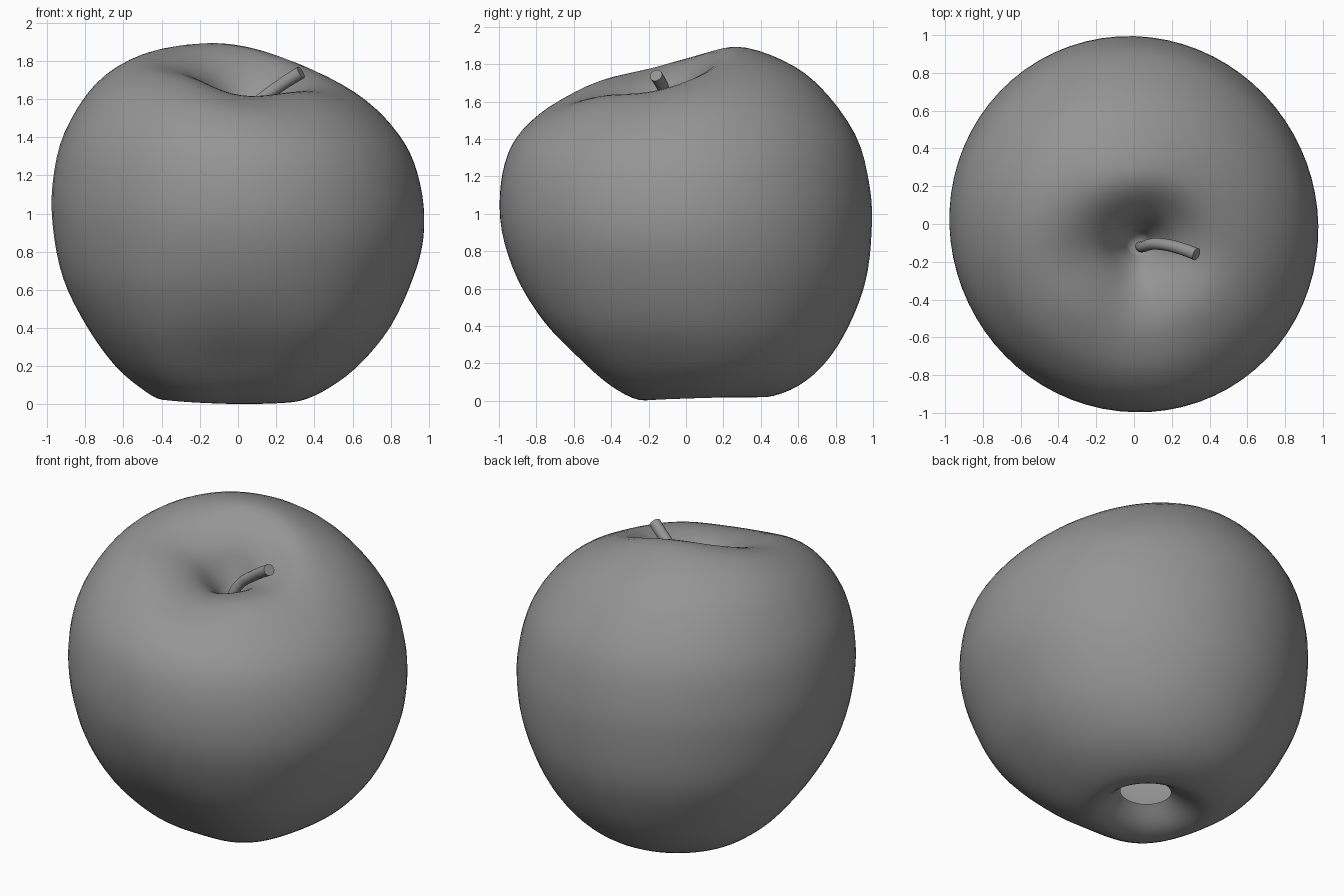
import bpy, math
from mathutils import Vector

if "Cube" in bpy.data.objects:
    bpy.data.objects.remove(bpy.data.objects["Cube"])

# Skin profiles from stem hollow to base hollow: (x,z) right, (y,z) back, (x,z) left, (y,z) front
ROWS = [
    (.08, 1.45, -.05, 1.45, -.03, 1.45, -.16, 1.45),
    (.14, 1.55, .00, 1.58, -.08, 1.57, -.23, 1.53),
    (.25, 1.64, .07, 1.74, -.17, 1.71, -.35, 1.60),
    (.42, 1.685, .24, 1.875, -.34, 1.80, -.50, 1.62),
    (.60, 1.63, .47, 1.83, -.54, 1.80, -.65, 1.59),
    (.77, 1.50, .70, 1.69, -.75, 1.67, -.80, 1.515),
    (.90, 1.32, .905, 1.42, -.91, 1.42, -.93, 1.37),
    (.965, 1.10, .983, 1.14, -.97, 1.17, -.99, 1.16),
    (.972, .88, .992, .90, -.97, .93, -.985, .91),
    (.92, .67, .96, .64, -.915, .66, -.90, .65),
    (.80, .41, .87, .40, -.79, .41, -.755, .42),
    (.64, .215, .75, .21, -.645, .21, -.565, .225),
    (.48, .09, .60, .08, -.51, .09, -.40, .08),
    (.33, .02, .43, .02, -.40, .025, -.25, .005),
    (.23, .03, .32, .05, -.29, .045, -.14, .03),
    (.13, .13, .21, .13, -.17, .13, -.05, .12),
]
SEGS, SUB = 72, 4


def catmull(rows, i, t):
    a, b, c, d = (rows[min(max(j, 0), len(rows) - 1)] for j in range(i - 1, i + 3))
    return [.5 * (2 * q + (r - p) * t + (2 * p - 5 * q + 4 * r - s) * t * t
                  + (3 * q - p - 3 * r + s) * t ** 3) for p, q, r, s in zip(a, b, c, d)]


def blend(v, a):
    # smooth periodic blend of four values at right, back, left, front
    return (sum(v) / 4 + (v[0] - v[2]) / 2 * math.cos(a) + (v[1] - v[3]) / 2 * math.sin(a)
            + (v[0] - v[1] + v[2] - v[3]) / 4 * math.cos(2 * a))


grey = bpy.data.materials.new("dark_grey")
grey.diffuse_color = (.3, .3, .3, 1)
grey.use_nodes = True
grey.node_tree.nodes["Principled BSDF"].inputs["Base Color"].default_value = grey.diffuse_color


def make_object(name, verts, faces):
    mesh = bpy.data.meshes.new(name)
    mesh.from_pydata(verts, [], faces)
    mesh.materials.append(grey)
    obj = bpy.data.objects.new(name, mesh)
    bpy.context.collection.objects.link(obj)
    bpy.context.view_layer.objects.active = obj
    obj.select_set(True)
    bpy.ops.object.shade_smooth_by_angle(angle=math.radians(50))
    obj.select_set(False)
    return obj


def bridge(r, n):
    return [(r * n + i, (r + 1) * n + i, (r + 1) * n + (i + 1) % n, r * n + (i + 1) % n)
            for i in range(n)]


def hump(x, centre, width):
    return math.exp(-((x - centre) / width) ** 2)


# Apple skin, open at the bottom of the base hollow
levels = [catmull(ROWS, i, s / SUB) for i in range(len(ROWS) - 1) for s in range(SUB)] + [ROWS[-1]]
verts = []
for k, row in enumerate(levels):
    f = k / (len(levels) - 1)
    cx, cy = .03 - .05 * f, -.10 + .18 * f
    radii = (row[0] - cx, row[2] - cy, cx - row[4], cy - row[6])
    for i in range(SEGS):
        a = math.tau * i / SEGS
        # fuller front corners near the base, raised front shoulders, slight skew
        corner = max(0, -math.sin(a)) * math.sin(2 * a) ** 2
        r = blend(radii, a) * (1 - .013 * math.sin(2 * a)) + .07 * corner * hump(f, .74, .13)
        z = blend(row[1::2], a) + .035 * corner * hump(f, .22, .12)
        verts.append((cx + r * math.cos(a), cy + r * math.sin(a), z))
faces = [q for r in range(len(levels) - 1) for q in bridge(r, SEGS)]
verts.append((.03, -.10, 1.41))
faces += [(len(verts) - 1, i, (i + 1) % SEGS) for i in range(SEGS)]
make_object("apple_skin", verts, faces)

# Curved stem
path = [Vector(p) for p in ((.03, -.12, 1.38), (.05, -.12, 1.50), (.10, -.105, 1.58),
                            (.17, -.11, 1.635), (.25, -.13, 1.69), (.33, -.16, 1.74))]
path = [Vector(catmull(path, i, s / 3)) for i in range(5) for s in range(3)] + [path[-1]]
N = 16
verts, faces = [], []
for k, p in enumerate(path):
    d = (path[min(k + 1, len(path) - 1)] - path[max(k - 1, 0)]).normalized()
    u = d.cross(Vector((0, 1, 0))).normalized()
    w = d.cross(u)
    rad = .028 + .006 * k / (len(path) - 1)
    for i in range(N):
        a = math.tau * i / N
        verts.append(p + rad * (math.cos(a) * u + math.sin(a) * w))
for r in range(len(path) - 1):
    faces += bridge(r, N)
faces.append(tuple(range((len(path) - 1) * N, len(path) * N)))
make_object("stem", verts, faces)
